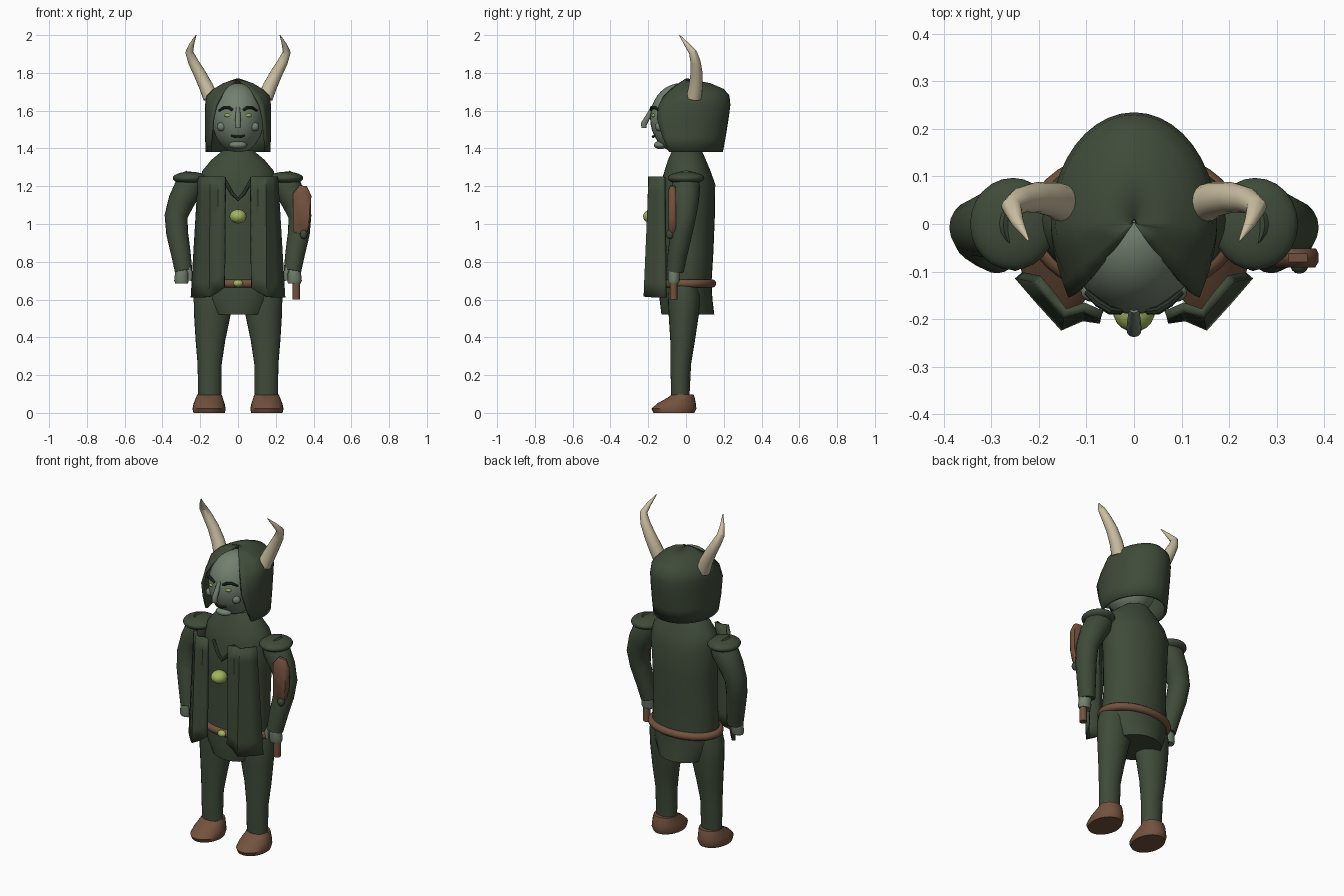
import bpy, bmesh, math
from mathutils import Vector


def material(name, rgb):
    m = bpy.data.materials.new(name)
    m.diffuse_color = (*rgb, 1)
    return m


CLOTH = material("dark_green_cloth", (0.050, 0.070, 0.041))
DARK = material("darker_green", (0.022, 0.032, 0.022))
SKIN = material("grey_green_skin", (0.17, 0.22, 0.16))
LEATHER = material("brown_leather", (0.17, 0.083, 0.048))
BONE = material("bone", (0.60, 0.52, 0.36))
GLOW = material("yellow_green", (0.36, 0.46, 0.11))


def finish(name, bm, mat, angle=40):
    bmesh.ops.recalc_face_normals(bm, faces=bm.faces)
    me = bpy.data.meshes.new(name)
    bm.to_mesh(me)
    bm.free()
    me.materials.append(mat)
    ob = bpy.data.objects.new(name, me)
    bpy.context.collection.objects.link(ob)
    bpy.ops.object.select_all(action='DESELECT')
    ob.select_set(True)
    bpy.context.view_layer.objects.active = ob
    bpy.ops.object.shade_smooth_by_angle(angle=math.radians(angle))
    return ob


def skin_rings(name, rings, mat, closed=True, caps=True, angle=40):
    """Bridge a list of equal-length point rings."""
    bm = bmesh.new()
    vs = [[bm.verts.new(p) for p in r] for r in rings]
    n = len(vs[0])
    for a, b in zip(vs, vs[1:]):
        for i in range(n if closed else n - 1):
            j = (i + 1) % n
            bm.faces.new((a[i], a[j], b[j], b[i]))
    if caps:
        bm.faces.new(vs[0])
        bm.faces.new(vs[-1])
    return finish(name, bm, mat, angle)


def loft(name, levels, mat, n=24):
    """Stack of horizontal ellipses: (cx, cy, z, rx, ry)."""
    rings = [[(cx + rx * math.cos(math.tau * i / n), cy + ry * math.sin(math.tau * i / n), z)
              for i in range(n)] for cx, cy, z, rx, ry in levels]
    return skin_rings(name, rings, mat)


def tube(name, pts, mat, n=12, angle=40):
    """Round tube through (x, y, z, radius)."""
    ps = [Vector(p[:3]) for p in pts]
    rings, u = [], None
    for k, p in enumerate(ps):
        t = (ps[min(k + 1, len(ps) - 1)] - ps[max(k - 1, 0)]).normalized()
        ref = u if u else Vector((0, 1, 0) if abs(t.y) < 0.8 else (1, 0, 0))
        u = (ref - t * ref.dot(t)).normalized()
        w = t.cross(u)
        rings.append([p + pts[k][3] * (u * math.cos(math.tau * i / n) + w * math.sin(math.tau * i / n))
                      for i in range(n)])
    return skin_rings(name, rings, mat, angle=angle)


def ball(name, c, r, mat, seg=20):
    bm = bmesh.new()
    bmesh.ops.create_uvsphere(bm, u_segments=seg, v_segments=seg // 2 + 2, radius=1)
    for v in bm.verts:
        v.co = Vector(c) + Vector((v.co.x * r[0], v.co.y * r[1], v.co.z * r[2]))
    return finish(name, bm, mat)


def solidify(ob, t, offset):
    m = ob.modifiers.new("thickness", 'SOLIDIFY')
    m.thickness, m.offset = t, offset


# Tunic with sloped shoulders and tapered skirt
loft("tunic", [(0, 0.01, 0.52, 0.145, 0.14), (0, 0, 0.60, 0.185, 0.14), (0, 0, 0.69, 0.205, 0.135),
               (0, 0.005, 0.85, 0.19, 0.14), (0, 0.008, 1.05, 0.195, 0.145), (0, 0.01, 1.21, 0.205, 0.145),
               (0, 0.008, 1.28, 0.19, 0.122), (0, 0.005, 1.34, 0.14, 0.10), (0, 0.005, 1.39, 0.08, 0.078)],
     CLOTH, 32)
tube("collar", [(-0.07, -0.135, 1.23, 0.009), (-0.03, -0.15, 1.16, 0.009), (0, -0.152, 1.13, 0.009),
                (0.03, -0.15, 1.16, 0.009), (0.07, -0.135, 1.23, 0.009)], CLOTH, 8)

# Belt, buckle and chest gem
belt, N = [], 40
for i in range(N):
    a = math.tau * i / N
    d = Vector((math.cos(a), math.sin(a), 0))
    c = Vector((0.205 * d.x, 0.135 * d.y + 0.002, 0.685))
    belt.append([c + 0.023 * (d * math.cos(math.tau * k / 10) + Vector((0, 0, math.sin(math.tau * k / 10))))
                 for k in range(10)])
skin_rings("belt", belt + belt[:1], LEATHER, caps=False)
ball("buckle", (0, -0.152, 0.686), (0.026, 0.022, 0.019), GLOW)
ball("chest_gem", (0, -0.18, 1.04), (0.045, 0.047, 0.037), GLOW)

# Head and face
ball("head", (0, -0.03, 1.56), (0.138, 0.16, 0.185), SKIN, 32)
tube("nose", [(0, -0.178, 1.615, 0.010), (0, -0.20, 1.57, 0.014), (0, -0.223, 1.53, 0.016),
              (0, -0.222, 1.508, 0.014)], SKIN)
tube("mouth", [(-0.036, -0.165, 1.468, 0.005), (-0.015, -0.174, 1.462, 0.007), (0, -0.176, 1.464, 0.006),
               (0.015, -0.174, 1.462, 0.007), (0.036, -0.165, 1.468, 0.005)], DARK, 8)
ball("chin", (0, -0.135, 1.418), (0.048, 0.035, 0.022), SKIN)

# Hood: horseshoe section stacked in height (z, front x, front y, half width, back y)
hood = []
for z, xf, yf, w, yb in [(1.38, 0.155, -0.09, 0.172, 0.195), (1.46, 0.148, -0.125, 0.174, 0.21),
                         (1.56, 0.138, -0.155, 0.175, 0.226), (1.63, 0.122, -0.145, 0.175, 0.235),
                         (1.68, 0.093, -0.117, 0.166, 0.230), (1.715, 0.062, -0.08, 0.13, 0.20),
                         (1.745, 0.03, -0.04, 0.08, 0.13), (1.77, 0.003, -0.002, 0.008, 0.01)]:
    half = []
    for k in range(5):
        t = k / 5
        half.append((xf + (w - xf) * math.sin(t * math.pi / 2), yf * (1 - t)))
    for k in range(10):
        a = math.pi / 2 * k / 10
        half.append((w * math.cos(a), yb * math.sin(a)))
    ring = half + [(0, yb)] + [(-x, y) for x, y in reversed(half)]
    hood.append([(x, y, z) for x, y in ring])
solidify(skin_rings("hood", hood, CLOTH, closed=False, caps=False, angle=50), 0.014, -1)

for s, side in ((1, "left"), (-1, "right")):
    # Eyes, brows, cheeks
    ball(side + "_eye", (s * 0.052, -0.170, 1.575), (0.021, 0.012, 0.010), GLOW, 16)
    ball(side + "_cheek", (s * 0.088, -0.142, 1.515), (0.024, 0.022, 0.024), SKIN, 16)
    tube(side + "_brow", [(s * 0.028, -0.184, 1.603, 0.007), (s * 0.05, -0.182, 1.617, 0.009),
                          (s * 0.075, -0.166, 1.617, 0.009), (s * 0.100, -0.143, 1.600, 0.006)], DARK, 8)
    # Horn
    tube(side + "_horn", [(s * 0.145, 0.042, 1.67, 0.040), (s * 0.170, 0.052, 1.73, 0.037),
                          (s * 0.205, 0.056, 1.80, 0.032), (s * 0.238, 0.05, 1.86, 0.027),
                          (s * 0.258, 0.036, 1.91, 0.021), (s * 0.245, 0.004, 1.95, 0.013),
                          (s * 0.222, -0.035, 2.0, 0.002)], BONE, 16)
    # Shoulder pad, sleeve and hand
    ball(side + "_shoulder_pad", (s * 0.255, 0, 1.243), (0.09, 0.097, 0.034), CLOTH, 24)
    tube(side + "_sleeve", [(s * 0.225, 0, 1.25, 0.06), (s * 0.258, 0.0, 1.20, 0.076),
                            (s * 0.30, -0.002, 1.12, 0.070), (s * 0.328, -0.008, 1.04, 0.061),
                            (s * 0.322, -0.025, 0.95, 0.058), (s * 0.302, -0.045, 0.84, 0.052),
                            (s * 0.288, -0.058, 0.75, 0.046)], CLOTH, 20)
    loft(side + "_hand", [(s * 0.298, -0.065, 0.685, 0.034, 0.026), (s * 0.30, -0.065, 0.70, 0.038, 0.032),
                          (s * 0.295, -0.062, 0.76, 0.036, 0.032)], SKIN, 16)
    tube(side + "_thumb", [(s * 0.263, -0.08, 0.765, 0.012), (s * 0.25, -0.085, 0.735, 0.014),
                           (s * 0.255, -0.085, 0.70, 0.010)], SKIN, 10)
    # Trouser leg
    loft(side + "_leg", [(s * 0.15, -0.03, 0.08, 0.061, 0.048), (s * 0.15, -0.028, 0.26, 0.064, 0.055),
                         (s * 0.146, -0.018, 0.38, 0.078, 0.065), (s * 0.136, -0.012, 0.52, 0.097, 0.08),
                         (s * 0.132, -0.01, 0.62, 0.103, 0.086), (s * 0.13, -0.01, 0.68, 0.09, 0.08)], CLOTH)
    # Shoe
    loft(side + "_shoe", [(s * 0.153, -0.064, 0.0, 0.083, 0.108), (s * 0.153, -0.064, 0.022, 0.088, 0.119),
                          (s * 0.153, -0.050, 0.05, 0.082, 0.102), (s * 0.152, -0.026, 0.08, 0.071, 0.072),
                          (s * 0.151, -0.018, 0.097, 0.065, 0.058)], LEATHER)
    # Cloak front panel: folded section, wider toward a slanted hem
    top = [(0.205, -0.115), (0.175, -0.15), (0.145, -0.188), (0.105, -0.175), (0.068, -0.192)]
    low = [(0.243, -0.108), (0.20, -0.158), (0.150, -0.215), (0.11, -0.195), (0.07, -0.20)]
    hem = [0.61, 0.61, 0.615, 0.635, 0.665]
    rows = []
    for k in range(9):
        t = k / 8
        rows.append([(s * (a[0] + (b[0] - a[0]) * t), a[1] + (b[1] - a[1]) * t, 1.25 + (h - 1.25) * t)
                     for a, b, h in zip(top, low, hem)])
    solidify(skin_rings(side + "_cloak_panel", rows, CLOTH, closed=False, caps=False), 0.02, 0)

# Held rod and arm plate on the figure's left
tube("rod", [(0.308, -0.066, 0.60, 0.020), (0.308, -0.066, 0.72, 0.020)], LEATHER, 14)
outline = [(0.29, 0.96), (0.29, 1.16), (0.325, 1.205), (0.365, 1.20), (0.388, 1.15),
           (0.386, 1.03), (0.37, 0.96), (0.34, 0.935)]
skin_rings("arm_plate", [[(0.34 + (x - 0.34) * f, y, 1.07 + (z - 1.07) * f) for x, z in outline]
                         for y, f in ((-0.052, 0.9), (-0.062, 1), (-0.08, 1), (-0.092, 0.85))], LEATHER, angle=50)
ball("plate_stud", (0.348, -0.085, 0.945), (0.02, 0.02, 0.025), CLOTH, 14)
